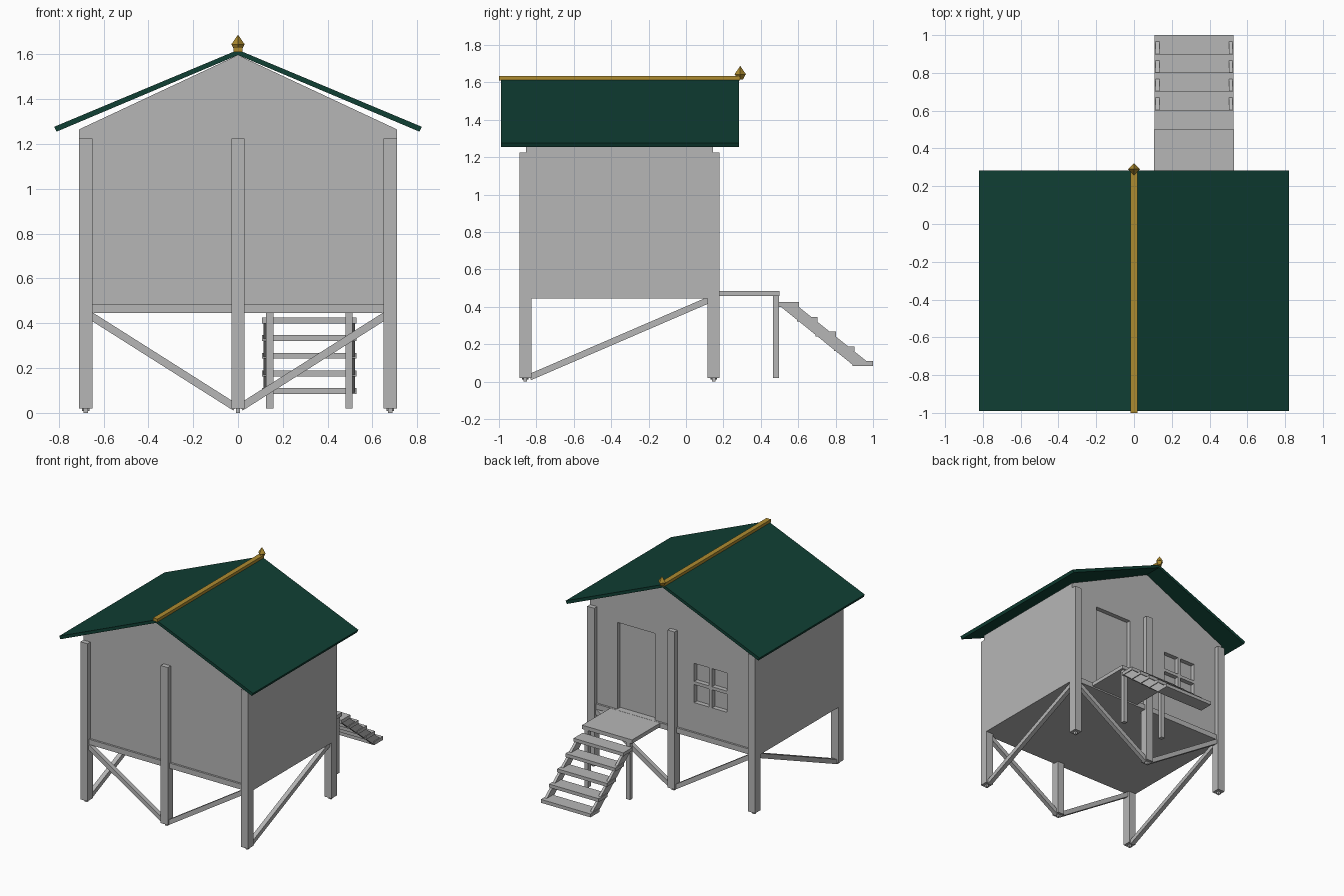
import bpy
import bmesh
from math import pi
from mathutils import Vector

if "Cube" in bpy.data.objects:
    bpy.data.objects.remove(bpy.data.objects["Cube"], do_unlink=True)


def material(name, rgb):
    mat = bpy.data.materials.new(name)
    mat.use_nodes = True
    mat.diffuse_color = (*rgb, 1)
    mat.node_tree.nodes["Principled BSDF"].inputs["Base Color"].default_value = (*rgb, 1)
    return mat


GREY = material("weathered grey", (0.47, 0.47, 0.47))
GREEN = material("dark green", (0.005, 0.05, 0.034))
GOLD = material("gold", (0.42, 0.26, 0.03))


def finish(name, bm, mat):
    bmesh.ops.recalc_face_normals(bm, faces=bm.faces)
    mesh = bpy.data.meshes.new(name)
    bm.to_mesh(mesh)
    bm.free()
    mesh.materials.append(mat)
    obj = bpy.data.objects.new(name, mesh)
    bpy.context.scene.collection.objects.link(obj)
    return obj


def box(name, xs, ys, zs, mat=GREY):
    """Box from its ranges along the three axes."""
    bm = bmesh.new()
    bmesh.ops.create_cube(bm, size=1)
    for v in bm.verts:
        v.co = [r[0] if c < 0 else r[1] for c, r in zip(v.co, (xs, ys, zs))]
    return finish(name, bm, mat)


def prism(name, points, axis, span, mat=GREY):
    """Extrude a profile along x (points are y, z) or y (points are x, z)."""
    bm = bmesh.new()
    at = (lambda a, b: (span[0], a, b)) if axis == "x" else (lambda a, b: (a, span[0], b))
    face = bm.faces.new([bm.verts.new(at(a, b)) for a, b in points])
    move = Vector((1, 0, 0) if axis == "x" else (0, 1, 0)) * (span[1] - span[0])
    extruded = bmesh.ops.extrude_face_region(bm, geom=[face])["geom"]
    bmesh.ops.translate(bm, vec=move, verts=[v for v in extruded if isinstance(v, bmesh.types.BMVert)])
    return finish(name, bm, mat)


def brace(name, start, end, thick=0.034):
    """Square timber between two points."""
    start, end = Vector(start), Vector(end)
    bm = bmesh.new()
    bmesh.ops.create_cube(bm, size=1)
    bmesh.ops.scale(bm, vec=(thick, thick, (end - start).length), verts=bm.verts)
    obj = finish(name, bm, GREY)
    along = (end - start).normalized()
    side = Vector((0, 1, 0)) if abs(along.x) > 0.1 else Vector((1, 0, 0))
    other = along.cross(side)
    rot = obj.matrix_world.to_3x3()
    for i, axis in enumerate((side, other, along)):
        rot.col[i] = axis
    obj.data.transform(rot.to_4x4())
    obj.location = (start + end) / 2
    return obj


# House body with a gabled top
BACK = 0.145
body = prism("house_walls", [(-0.71, 0.46), (0.71, 0.46), (0.71, 1.265), (0, 1.597), (-0.71, 1.265)],
             "y", (-0.855, BACK))

# Door recess and four window panes cut into the back wall
openings = [((0.16, 0.48), (0.487, 1.15))]
for x in (-0.45, -0.298):
    for z in (0.71, 0.872):
        openings.append(((x, x + 0.128), (z, z + 0.138)))
for xs, zs in openings:
    cutter = box("opening_cutter", xs, (BACK - 0.035, BACK + 0.1), zs)
    cutter.hide_render = True
    mod = body.modifiers.new("opening", "BOOLEAN")
    mod.operation = "DIFFERENCE"
    mod.solver = "EXACT"
    mod.object = cutter
    bpy.context.view_layer.objects.active = body
    bpy.ops.object.modifier_apply(modifier=mod.name)
    bpy.data.objects.remove(cutter, do_unlink=True)

# Floor slab
box("floor", (-0.71, 0.71), (-0.87, 0.16), (0.446, 0.487))

# Posts with small pins under them
for row, y in (("front", -0.859), ("back", 0.148)):
    for side, x in (("right", -0.68), ("middle", 0), ("left", 0.68)):
        box(f"{row}_{side}_post", (x - 0.03, x + 0.03), (y - 0.032, y + 0.032), (0.02, 1.225))
        box(f"{row}_{side}_pin", (x - 0.01, x + 0.01), (y - 0.01, y + 0.01), (0, 0.02))
    # Diagonals meeting at the foot of the middle post
    for side, s in (("right", -1), ("left", 1)):
        brace(f"{row}_{side}_brace", (s * 0.012, y, 0.025), (s * 0.655, y, 0.432))

# Side diagonals
for side, x in (("right", -0.68), ("left", 0.68)):
    brace(f"{side}_side_brace", (x, -0.835, 0.024), (x, 0.125, 0.438))

# Landing outside the door and its legs
box("landing", (0.106, 0.53), (0.15, 0.5), (0.457, 0.486))
for side, x in (("right", 0.126), ("left", 0.48)):
    box(f"landing_{side}_leg", (x, x + 0.032), (0.465, 0.497), (0.02, 0.457))

# Stairs
for i in range(5):
    y, z = 0.495 + i * 0.099, 0.4 - i * 0.079
    box(f"tread_{i + 1}", (0.108, 0.528), (y, y + 0.109), (z, z + 0.026))
for side, x in (("right", 0.114), ("left", 0.502)):
    prism(f"{side}_stringer", [(0.505, 0.402), (0.53, 0.424), (0.57, 0.426), (0.965, 0.11), (0.945, 0.087), (0.895, 0.087)],
          "x", (x, x + 0.02))

# Roof
prism("roof", [(0, 1.62), (0.82, 1.277), (0.81, 1.255), (0, 1.597), (-0.81, 1.255), (-0.82, 1.277)],
      "y", (-0.99, 0.283), GREEN)

# Ridge cap and pointed finial
box("ridge_cap", (-0.019, 0.019), (-1, 0.29), (1.611, 1.634), GOLD)
for name, low, high, r1, r2 in (("finial_base", 1.615, 1.643, 0.014, 0.029), ("finial_tip", 1.643, 1.688, 0.031, 0)):
    bm = bmesh.new()
    bmesh.ops.create_cone(bm, cap_ends=True, segments=4, radius1=r1, radius2=r2, depth=high - low)
    if abs(max(v.co.x for v in bm.verts) - max(r1, r2)) > 0.002:
        bmesh.ops.rotate(bm, verts=bm.verts, matrix=Vector((0, 0, 1)).to_track_quat("Z", "Y").to_matrix())
    bmesh.ops.translate(bm, vec=(0, 0.29, (low + high) / 2), verts=bm.verts)
    finish(name, bm, GOLD)
